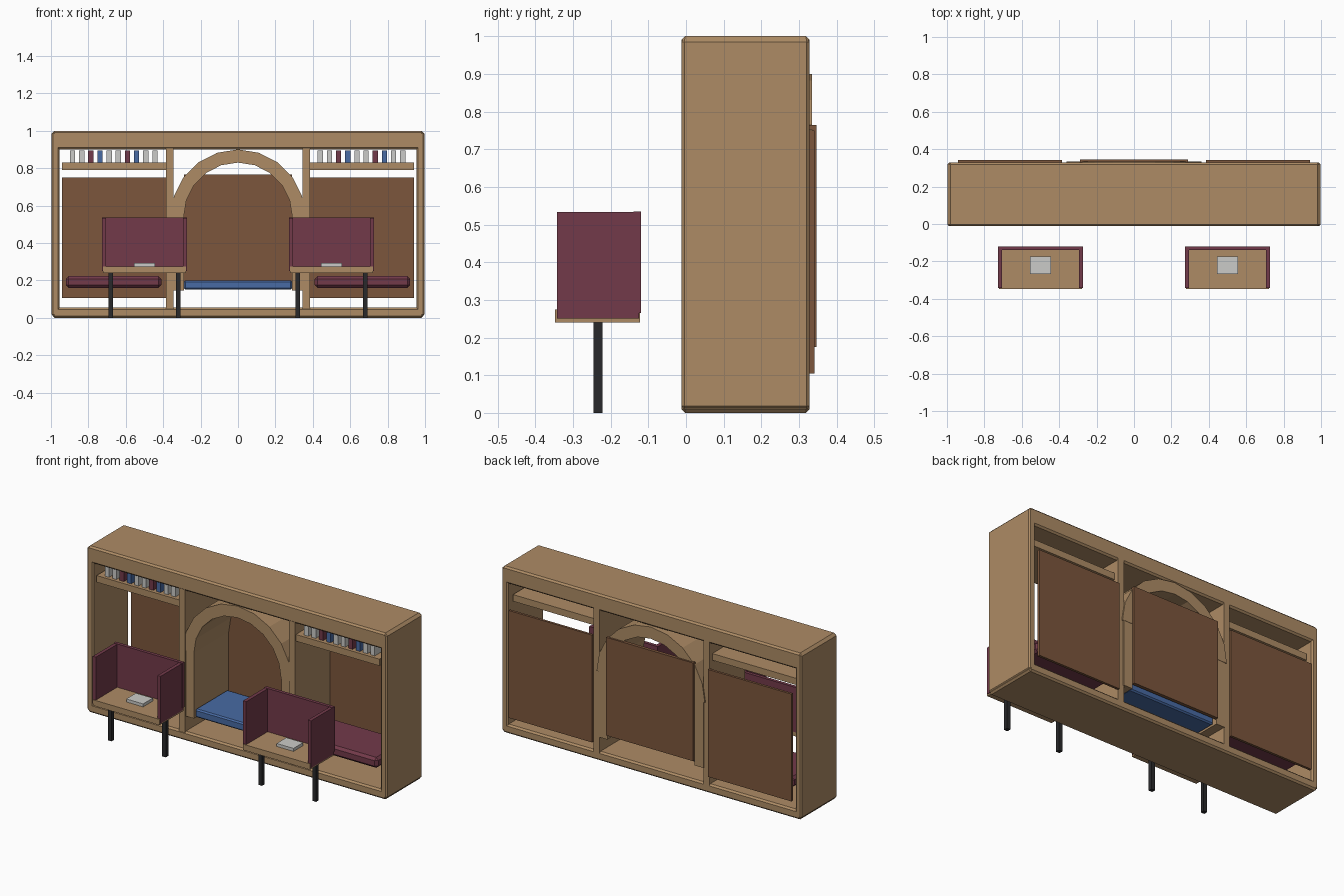
import bpy, bmesh, math

if "Cube" in bpy.data.objects:
    bpy.data.objects.remove(bpy.data.objects["Cube"])


def material(name, rgb):
    m = bpy.data.materials.new(name)
    m.diffuse_color = (*rgb, 1)
    m.use_nodes = True
    m.node_tree.nodes["Principled BSDF"].inputs["Base Color"].default_value = m.diffuse_color
    return m


WOOD = material("oak_wood", (0.42, 0.26, 0.13))
BROWN = material("brown_board", (0.20, 0.093, 0.045))
MAROON = material("maroon_fabric", (0.17, 0.042, 0.068))
BLUE = material("blue_fabric", (0.065, 0.145, 0.37))
PAPER = material("pale_grey_paper", (0.60, 0.60, 0.58))
BLACK = material("black_metal", (0.022, 0.022, 0.024))


def finish(name, bm, mat):
    bmesh.ops.recalc_face_normals(bm, faces=bm.faces)
    me = bpy.data.meshes.new(name)
    bm.to_mesh(me)
    bm.free()
    me.materials.append(mat)
    ob = bpy.data.objects.new(name, me)
    bpy.context.collection.objects.link(ob)
    return ob


def box(name, x, y, z, mat, bevel=0):
    """Box from (min, max) ranges on each axis, with an optional chamfer."""
    bm = bmesh.new()
    bmesh.ops.create_cube(bm, size=1)
    for v in bm.verts:
        for i, (a, b) in enumerate((x, y, z)):
            v.co[i] = b if v.co[i] > 0 else a
    ob = finish(name, bm, mat)
    if bevel:
        m = ob.modifiers.new("chamfer", "BEVEL")
        m.width = bevel
        m.segments = 1
    return ob


def mirrored(s, a, b):
    return (a, b) if s > 0 else (-b, -a)


# Cabinet frame
DEPTH = (-0.012, 0.328)
box("cabinet_floor", (-0.992, 0.992), DEPTH, (0, 0.055), WOOD, 0.01)
box("cabinet_top", (-0.992, 0.992), DEPTH, (0.9, 1.0), WOOD, 0.01)
for s, side in ((-1, "left"), (1, "right")):
    box(f"{side}_cabinet_side", mirrored(s, 0.955, 0.997), DEPTH, (0.01, 0.993), WOOD, 0.008)
    box(f"{side}_divider", mirrored(s, 0.345, 0.385), (-0.01, 0.328), (0.04, 0.91), WOOD)

# Barrel arch over the central nook, with its jambs
bm = bmesh.new()
SEG, ZC = 10, 0.54
rings = []
for i in range(SEG + 1):
    a = math.pi * i / SEG
    rings.append([bm.verts.new((r * math.cos(a), y, ZC + r * math.sin(a)))
                  for r, y in ((0.29, -0.005), (0.36, -0.005), (0.36, 0.335), (0.29, 0.335))])
for p, q in zip(rings, rings[1:]):
    for j in range(4):
        k = (j + 1) % 4
        bm.faces.new((p[j], p[k], q[k], q[j]))
bm.faces.new(rings[0])
bm.faces.new(rings[-1])
finish("nook_arch", bm, WOOD)
for s, side in ((-1, "left"), (1, "right")):
    box(f"{side}_nook_jamb", mirrored(s, 0.29, 0.35), (-0.003, 0.333), (0.145, ZC), WOOD)

# Nook mattress and back board
box("nook_mattress", (-0.29, 0.29), (0.005, 0.31), (0.15, 0.2), BLUE, 0.008)
box("nook_back_board", (-0.29, 0.29), (0.326, 0.346), (0.175, 0.765), BROWN)

# Side bays: back board, shelf, bench cushion, row of books
BOOK_COLOURS = (PAPER, PAPER, MAROON, BLUE)
for s, side in ((-1, "left"), (1, "right")):
    box(f"{side}_back_board", mirrored(s, 0.385, 0.94), (0.326, 0.341), (0.105, 0.75), BROWN)
    box(f"{side}_shelf", mirrored(s, 0.38, 0.94), (0.0, 0.3), (0.79, 0.83), WOOD)
    box(f"{side}_bench_cushion", mirrored(s, 0.41, 0.92), (0.005, 0.3), (0.16, 0.223), MAROON, 0.015)
    for i in range(10):
        x = (0.44 if s > 0 else -0.885) + 0.049 * i
        box(f"{side}_book_{i}", (x - 0.014, x + 0.014), (0.02, 0.14), (0.83, 0.895),
            BOOK_COLOURS[i % 4])

# Study carrels in front of the cabinet
for c, side in ((-0.5, "left"), (0.5, "right")):
    box(f"{side}_desk_top", (c - 0.222, c + 0.222), (-0.348, -0.122), (0.24, 0.275), WOOD)
    box(f"{side}_carrel_back", (c - 0.228, c + 0.228), (-0.14, -0.12), (0.265, 0.535), MAROON)
    for t, end in ((-1, "outer_left"), (1, "outer_right")):
        lo, hi = mirrored(t, 0.205, 0.226)
        box(f"{side}_carrel_{end}_wing", (c + lo, c + hi), (-0.343, -0.125), (0.25, 0.533), MAROON)
        x = c + 0.18 * t
        box(f"{side}_desk_{end}_leg", (x - 0.012, x + 0.012), (-0.246, -0.222), (0, 0.245), BLACK)
    box(f"{side}_open_book", (c - 0.056, c + 0.056), (-0.267, -0.175), (0.275, 0.293), PAPER)
